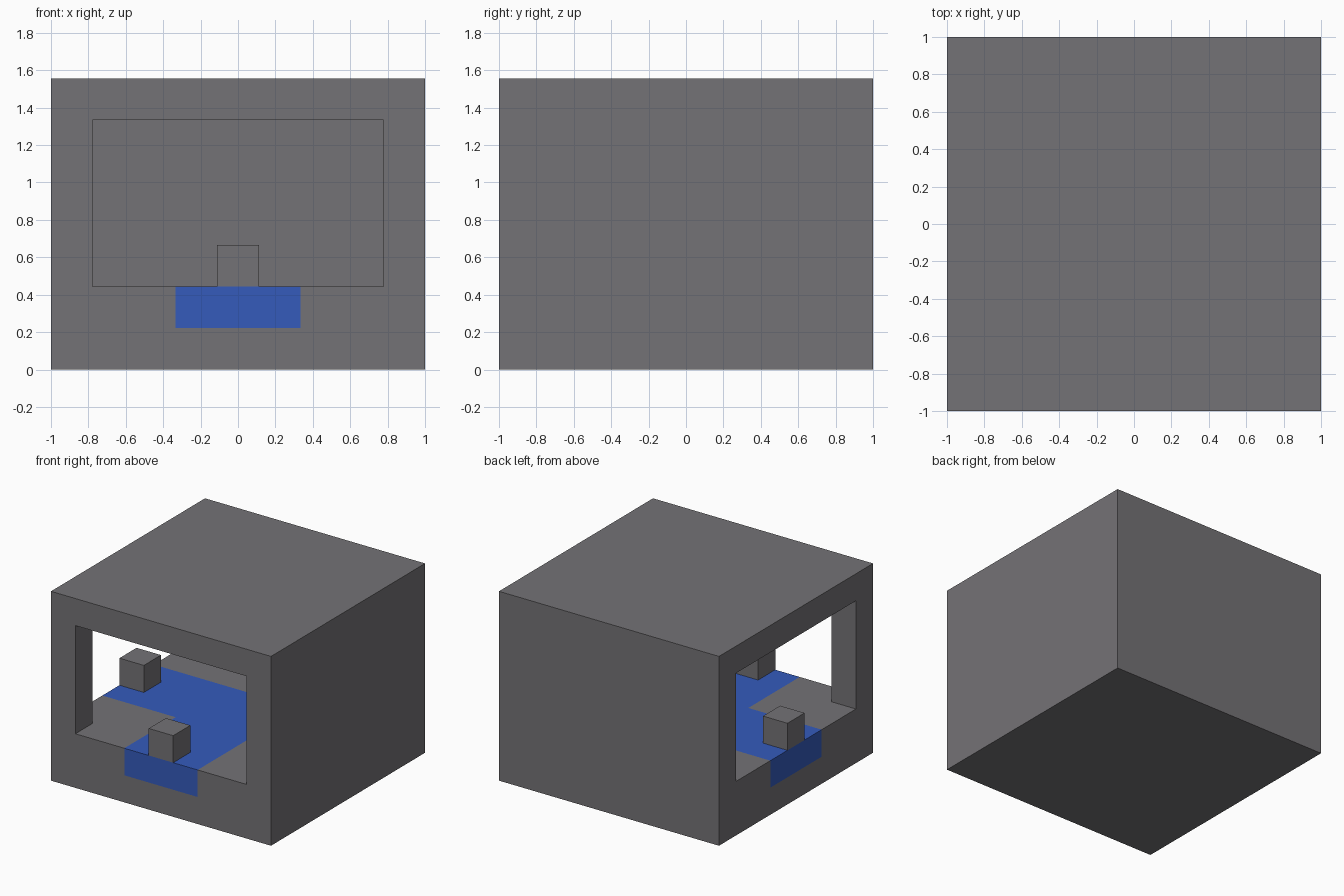
import bpy
import bmesh
from mathutils import Vector

old = bpy.data.objects.get("Cube")
if old:
    bpy.data.objects.remove(old, do_unlink=True)

U = 2 / 9           # wall thickness, the basic module
IN = 1 - U          # inner wall position
PATH = 1.5 * U      # half width of the painted path
FLOOR = 2 * U
CEILING = 6 * U
TOP = 7 * U


def material(name, colour):
    mat = bpy.data.materials.new(name)
    mat.use_nodes = True
    mat.diffuse_color = (*colour, 1)
    mat.node_tree.nodes["Principled BSDF"].inputs["Base Color"].default_value = (*colour, 1)
    return mat


grey = material("warm grey", (0.175, 0.17, 0.18))
blue = material("path blue", (0.035, 0.105, 0.5))


def prism(name, outline, z0, z1, cuts=()):
    """Extrude a plan outline from z0 to z1, then slice it with planes (point, normal)."""
    bm = bmesh.new()
    base = bm.faces.new([bm.verts.new((x, y, z0)) for x, y in outline])
    up = bmesh.ops.extrude_face_region(bm, geom=[base])["geom"]
    bmesh.ops.translate(bm, vec=(0, 0, z1 - z0),
                        verts=[v for v in up if isinstance(v, bmesh.types.BMVert)])
    for co, no in cuts:
        geom = bm.verts[:] + bm.edges[:] + bm.faces[:]
        bmesh.ops.bisect_plane(bm, geom=geom, plane_co=co, plane_no=no)
    bmesh.ops.recalc_face_normals(bm, faces=bm.faces[:])
    mesh = bpy.data.meshes.new(name)
    bm.to_mesh(mesh)
    bm.free()
    obj = bpy.data.objects.new(name, mesh)
    bpy.context.collection.objects.link(obj)
    mesh.materials.append(grey)
    return obj


def rectangle(x0, x1, y0, y1):
    return [(x0, y0), (x1, y0), (x1, y1), (x0, y1)]


# Slices that outline the painted path
path_cuts = [(axis * s * PATH, axis) for axis in (Vector((1, 0, 0)), Vector((0, 1, 0)))
             for s in (-1, 1)]
skirt_cut = [(Vector((0, 0, U)), Vector((0, 0, 1)))]

# Outer shell, hollowed by a room that opens to the front and one side,
# leaving a square pillar at the corner between the openings
shell = prism("room_shell", rectangle(-1, 1, -1, 1), 0, TOP, path_cuts + skirt_cut)
out = 1 + U
room = prism("room_cutter", [(-IN, -out), (IN, -out), (IN, IN), (-out, IN),
                             (-out, -IN), (-IN, -IN)], FLOOR, CEILING, path_cuts)
room.hide_render = True
hollow = shell.modifiers.new("hollow", "BOOLEAN")
hollow.operation = "DIFFERENCE"
hollow.solver = "EXACT"
hollow.object = room
bpy.context.view_layer.objects.active = shell
bpy.ops.object.modifier_apply(modifier=hollow.name)
bpy.data.objects.remove(room, do_unlink=True)

# Painted L-shaped path on the floor, hanging over both open edges
shell.data.materials.clear()
shell.data.materials.append(grey)
shell.data.materials.append(blue)
for face in shell.data.polygons:
    x, y, z = face.center
    on_path = (abs(x) < PATH and y < PATH) or (abs(y) < PATH and x < PATH)
    face.material_index = int(on_path and U < z < FLOOR + 0.01)

# Blocks standing flush with the middle of each open edge
h = U / 2
prism("front_block", rectangle(-h, h, -1, -IN), FLOOR, FLOOR + U)
prism("right_block", rectangle(-1, -IN, -h, h), FLOOR, FLOOR + U)
